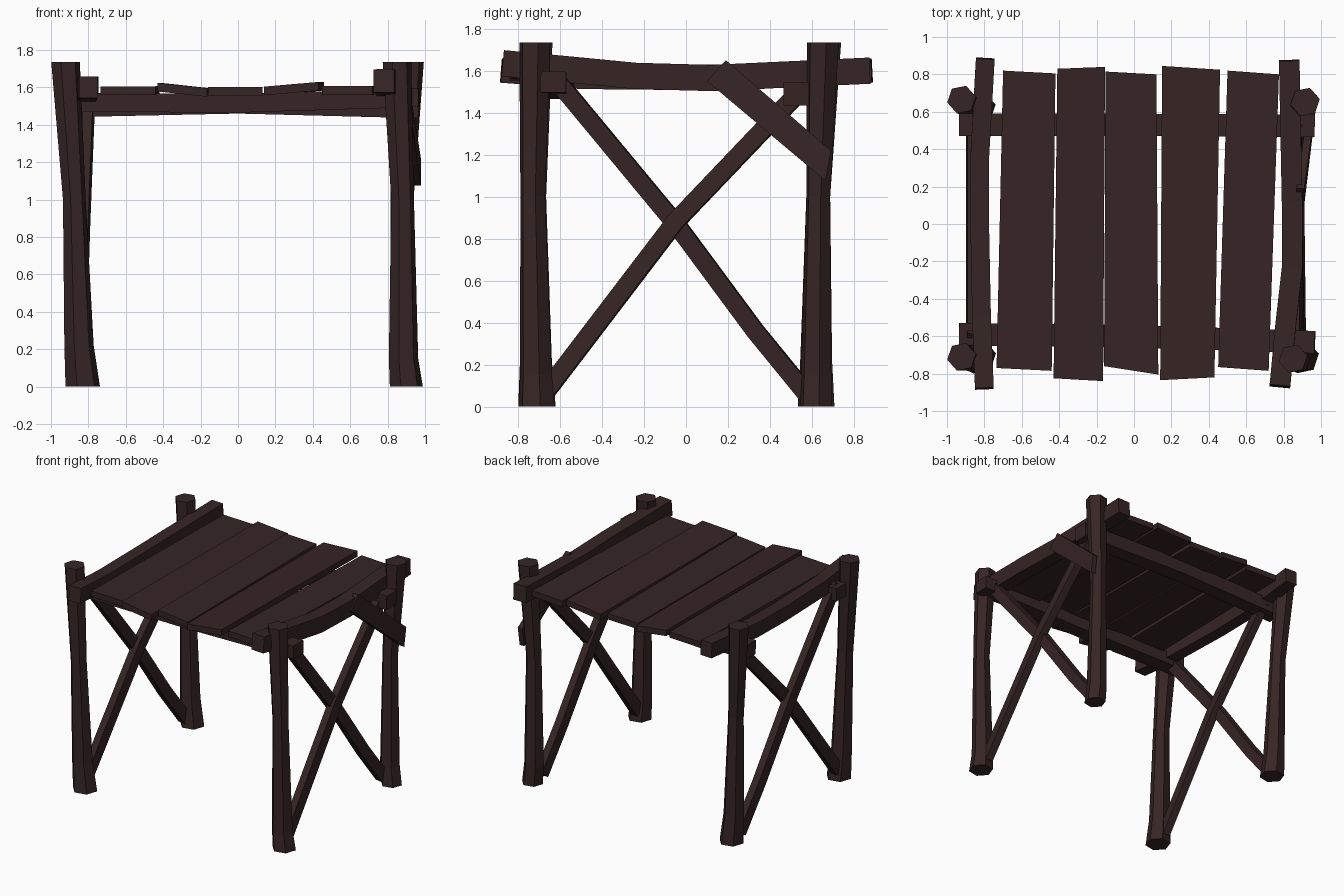
import bpy, math
from mathutils import Vector

if "Cube" in bpy.data.objects:
    bpy.data.objects.remove(bpy.data.objects["Cube"])

wood = bpy.data.materials.new("dark brown wood")
wood.diffuse_color = (0.037, 0.018, 0.018, 1)
wood.use_nodes = True
wood.node_tree.nodes["Principled BSDF"].inputs["Base Color"].default_value = wood.diffuse_color


def loft(name, rings):
    """Skin a closed solid through equal-sized rings of points."""
    n = len(rings[0])
    verts = [v for ring in rings for v in ring]
    faces = [tuple(reversed(range(n))), tuple(range(len(verts) - n, len(verts)))]
    for k in range(len(rings) - 1):
        for i in range(n):
            j = (i + 1) % n
            faces.append((k * n + i, k * n + j, (k + 1) * n + j, (k + 1) * n + i))
    me = bpy.data.meshes.new(name)
    me.from_pydata(verts, [], faces)
    me.materials.append(wood)
    ob = bpy.data.objects.new(name, me)
    bpy.context.collection.objects.link(ob)
    return ob


def bar(name, pts, w, h, ref, roll=0):
    """Rectangular timber along pts; w is measured along ref, h across it."""
    pts = [Vector(p) for p in pts]
    rings = []
    for i, p in enumerate(pts):
        d = (pts[min(i + 1, len(pts) - 1)] - pts[max(i - 1, 0)]).normalized()
        a = Vector(ref)
        a = (a - d * a.dot(d)).normalized()
        b = d.cross(a)
        c, s = math.cos(roll), math.sin(roll)
        a, b = a * c + b * s, b * c - a * s
        rings.append([p + a * (u * w / 2) + b * (v * h / 2)
                      for u, v in ((-1, -1), (1, -1), (1, 1), (-1, 1))])
    return loft(name, rings)


def post(name, levels, turn):
    """Crooked six-sided log; each level is x, y, z, radius."""
    loft(name, [[(x + r * math.cos(turn + i * math.pi / 3),
                  y + r * math.sin(turn + i * math.pi / 3), z) for i in range(6)]
                for x, y, z, r in levels])


# Corner posts
post("front_left_post", [(-.83, -.71, 0, .094), (-.85, -.715, .22, .08),
     (-.875, -.725, 1, .062), (-.922, -.71, 1.735, .078)], .2)
post("front_right_post", [(.9, -.712, 0, .09), (.885, -.715, .15, .08),
     (.88, -.73, 1, .062), (.85, -.72, 1.735, .078)], .2)
post("back_left_post", [(-.83, .62, 0, .092), (-.85, .62, .22, .08),
     (-.875, .63, 1, .06), (-.922, .665, 1.735, .078)], .2)
post("back_right_post", [(.9, .618, 0, .08), (.885, .62, .15, .076),
     (.88, .63, 1, .06), (.915, .652, 1.735, .08)], .2)

# Cross beams under the planks
Z, X = (0, 0, 1), (1, 0, 0)
bar("front_beam", [(-.935, -.59, 1.52), (0, -.6, 1.515), (.967, -.632, 1.545)], .1, .12, Z)
bar("back_beam", [(-.935, .53, 1.495), (0, .53, 1.515), (.965, .525, 1.49)], .11, .12, Z)

# Side rails
bar("left_rail", [(-.80, -.88, 1.6), (-.815, -.5, 1.57), (-.825, 0, 1.565),
    (-.825, .35, 1.57), (-.795, .885, 1.6)], .1, .115, X)
bar("right_rail", [(.78, -.868, 1.635), (.81, -.55, 1.605), (.845, -.24, 1.575),
    (.845, .12, 1.565), (.83, .875, 1.6)], .11, .125, X)

# Deck planks: front edge and back edge as (x0, y0, x1, y1), base height left and right
planks = [
    ((-.735, -.77, -.44, -.785), (-.70, .82, -.42, .805), 1.558, 1.56),
    ((-.43, -.825, -.165, -.84), (-.41, .83, -.155, .84), 1.578, 1.55),
    ((-.16, -.76, .13, -.805), (-.152, .815, .12, .80), 1.557, 1.557),
    ((.14, -.835, .43, -.82), (.15, .845, .46, .825), 1.558, 1.583),
    ((.45, -.765, .72, -.785), (.50, .82, .775, .80), 1.56, 1.56),
]
for i, (f, b, zl, zr) in enumerate(planks):
    t = .046
    loft(f"deck_plank_{i + 1}", [
        [(x0, y0, zl), (x0, y0, zl + t), (x1, y1, zr + t), (x1, y1, zr)]
        for x0, y0, x1, y1 in (f, b)])

# Crossed side braces
for side, xa, xb_low, xb_high in (("left", -.865, -.85, -.80), ("right", .85, .885, .87)):
    bar(side + "_brace_front_high",
        [(xa, -.62, 1.56), (xa, -.04, .86), (xa, .33, .36), (xa, .575, .06)], .06, .085, X, .1)
    bar(side + "_brace_back_high",
        [(xb_low, -.66, .08), ((xb_low + xb_high) / 2, -.05, .88), (xb_high, .56, 1.52)],
        .06, .085, X, -.12)

# Short nailed-on board at the back right corner
loft("corner_board", [
    [(x0, .10, 1.55), (x0, .19, 1.65), (x0 + .04, .19, 1.65), (x0 + .04, .10, 1.55)]
    if k == 0 else
    [(x0, .665, 1.075), (x0, .69, 1.22), (x0 + .04, .69, 1.22), (x0 + .04, .665, 1.075)]
    for k, x0 in enumerate((.87, .938))])

# Make all face directions point outward
import bmesh
for ob in bpy.data.objects:
    bm = bmesh.new()
    bm.from_mesh(ob.data)
    bmesh.ops.recalc_face_normals(bm, faces=bm.faces)
    bm.to_mesh(ob.data)
    bm.free()
